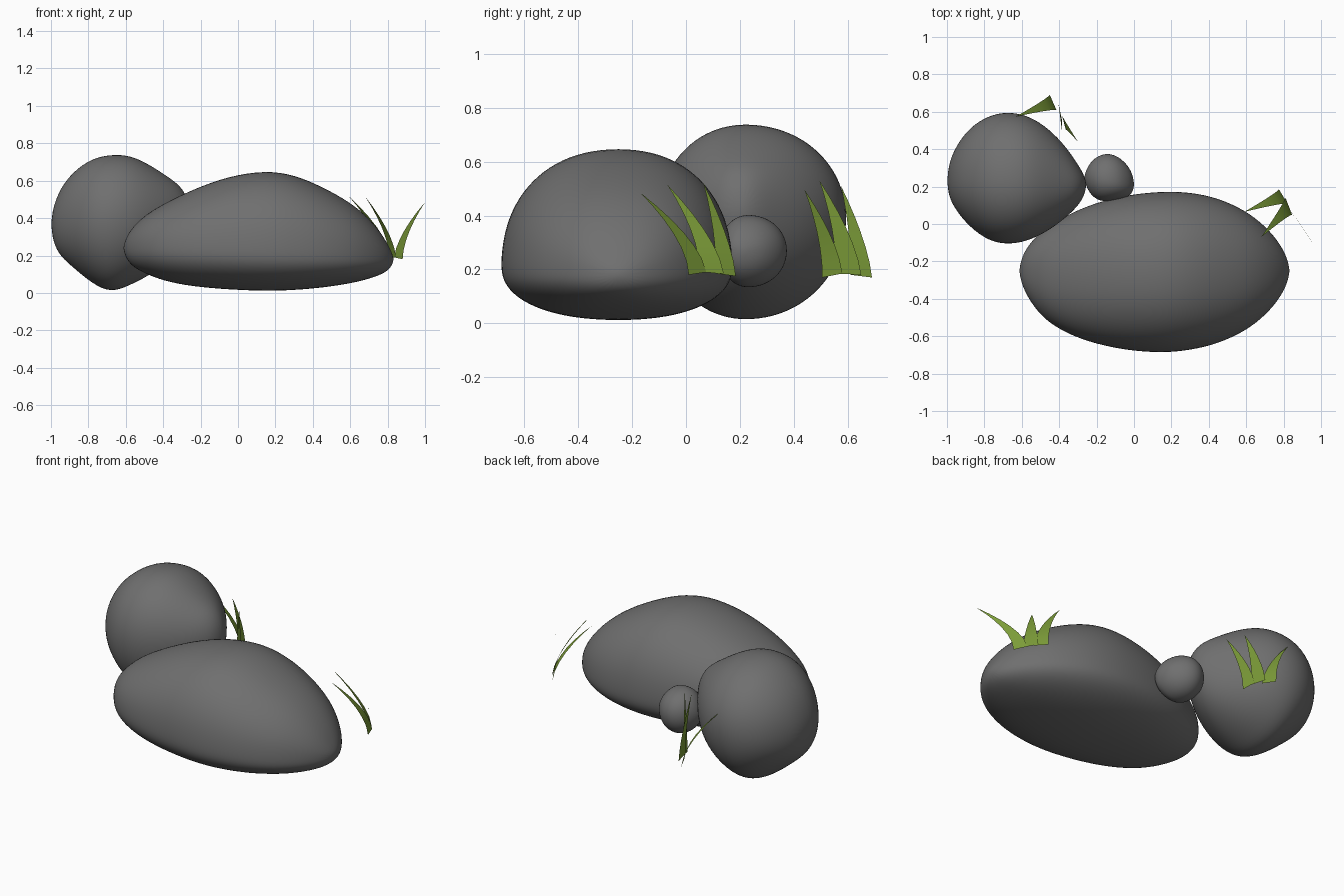
import bpy
import bmesh
import math
from mathutils import Vector


def material(name, color):
    m = bpy.data.materials.new(name)
    m.diffuse_color = (*color, 1)
    return m


stone = material("stone", (0.16, 0.16, 0.16))
green = material("grass_green", (0.2, 0.33, 0.04))


def finish(name, bm, mat):
    mesh = bpy.data.meshes.new(name)
    bm.to_mesh(mesh)
    bm.free()
    mesh.materials.append(mat)
    obj = bpy.data.objects.new(name, mesh)
    bpy.context.collection.objects.link(obj)
    return obj


def rock(name, left, right, stations, power=2.2, n=24):
    """Rounded stone lofted along x; stations are x, ymin, ymax, zmin, zmax."""
    bm = bmesh.new()
    left, right = Vector(left), Vector(right)
    rings = []
    for x, y0, y1, z0, z1 in stations:
        c = left.lerp(right, (x - left.x) / (right.x - left.x))
        ring = []
        for i in range(n):
            a = math.tau * i / n
            co, si = math.cos(a), math.sin(a)
            u = math.copysign(abs(co) ** (2 / power), co) * 1.01
            v = math.copysign(abs(si) ** (2 / power), si) * 1.01
            y = c.y + u * (y1 - c.y if u > 0 else c.y - y0)
            z = c.z + v * (z1 - c.z if v > 0 else c.z - z0)
            ring.append(bm.verts.new((x, y, z)))
        rings.append(ring)
    for r, s in zip(rings, rings[1:]):
        for i in range(n):
            j = (i + 1) % n
            bm.faces.new((r[i], r[j], s[j], s[i]))
    for tip, ring in ((left, rings[0]), (right, rings[-1])):
        pole = bm.verts.new(tip)
        for i in range(n):
            bm.faces.new((pole, ring[i], ring[(i + 1) % n]))
    bmesh.ops.recalc_face_normals(bm, faces=bm.faces)
    for f in bm.faces:
        f.smooth = True
    obj = finish(name, bm, stone)
    sub = obj.modifiers.new("smooth", 'SUBSURF')
    sub.levels = sub.render_levels = 2


def grass(name, blades, steps=6):
    """Flat tapering blades; each is base corner, base corner, tip."""
    bm = bmesh.new()
    for a, b, tip in blades:
        a, b, tip = Vector(a), Vector(b), Vector(tip)
        mid = (a + b) / 2
        prev = None
        for k in range(steps):
            t = k / steps
            bend = t ** 1.6
            c = Vector((mid.x + (tip.x - mid.x) * bend,
                        mid.y + (tip.y - mid.y) * bend,
                        mid.z + (tip.z - mid.z) * t))
            half = (b - a) / 2 * (1 - t ** 1.2)
            row = (bm.verts.new(c - half), bm.verts.new(c + half))
            if prev:
                bm.faces.new((prev[0], prev[1], row[1], row[0]))
            prev = row
        bm.faces.new((prev[0], prev[1], bm.verts.new(tip)))
    for f in bm.faces:
        f.smooth = True
    finish(name, bm, green)


# Long low stone in front
rock("large_rock", (-0.615, -0.25, 0.24), (0.835, -0.25, 0.18), [
    (-0.60, -0.32, -0.18, 0.19, 0.29),
    (-0.57, -0.39, -0.12, 0.145, 0.345),
    (-0.50, -0.49, -0.04, 0.105, 0.415),
    (-0.40, -0.565, 0.025, 0.065, 0.475),
    (-0.25, -0.63, 0.10, 0.035, 0.55),
    (-0.05, -0.675, 0.155, 0.018, 0.625),
    (0.15, -0.69, 0.175, 0.01, 0.655),
    (0.30, -0.675, 0.17, 0.015, 0.632),
    (0.45, -0.64, 0.14, 0.028, 0.568),
    (0.60, -0.57, 0.07, 0.05, 0.485),
    (0.70, -0.49, -0.01, 0.075, 0.40),
    (0.77, -0.41, -0.09, 0.10, 0.315),
    (0.815, -0.33, -0.17, 0.13, 0.235)])

# Round stone at the back left
rock("round_rock", (-1.0, 0.23, 0.37), (-0.252, 0.21, 0.42), [
    (-0.988, 0.14, 0.33, 0.27, 0.46),
    (-0.95, 0.07, 0.42, 0.195, 0.56),
    (-0.88, -0.015, 0.515, 0.135, 0.65),
    (-0.78, -0.09, 0.58, 0.05, 0.72),
    (-0.68, -0.11, 0.60, 0.0, 0.74),
    (-0.58, -0.095, 0.585, 0.04, 0.737),
    (-0.48, -0.05, 0.53, 0.09, 0.69),
    (-0.38, 0.02, 0.435, 0.16, 0.625),
    (-0.31, 0.085, 0.335, 0.24, 0.575),
    (-0.27, 0.14, 0.27, 0.33, 0.51)], power=2.05)

# Pebble between them
rock("small_rock", (-0.267, 0.25, 0.27), (0.002, 0.21, 0.27), [
    (-0.255, 0.20, 0.29, 0.22, 0.32),
    (-0.23, 0.155, 0.335, 0.18, 0.365),
    (-0.19, 0.125, 0.365, 0.145, 0.395),
    (-0.14, 0.12, 0.38, 0.13, 0.405),
    (-0.08, 0.13, 0.36, 0.14, 0.395),
    (-0.03, 0.145, 0.31, 0.18, 0.35),
    (-0.008, 0.17, 0.265, 0.22, 0.31)], power=2.05)

# Grass tufts
grass("right_grass", [
    ((0.88, 0.01, 0.18), (0.835, 0.075, 0.19), (1.0, -0.17, 0.485)),
    ((0.845, 0.05, 0.19), (0.81, 0.14, 0.185), (0.68, -0.07, 0.515)),
    ((0.82, 0.11, 0.185), (0.775, 0.185, 0.175), (0.59, 0.065, 0.52))])
grass("back_grass", [
    ((-0.365, 0.505, 0.17), (-0.385, 0.58, 0.185), (-0.30, 0.44, 0.495)),
    ((-0.385, 0.555, 0.185), (-0.405, 0.65, 0.18), (-0.385, 0.495, 0.53)),
    ((-0.415, 0.61, 0.18), (-0.45, 0.69, 0.17), (-0.63, 0.575, 0.51))])
